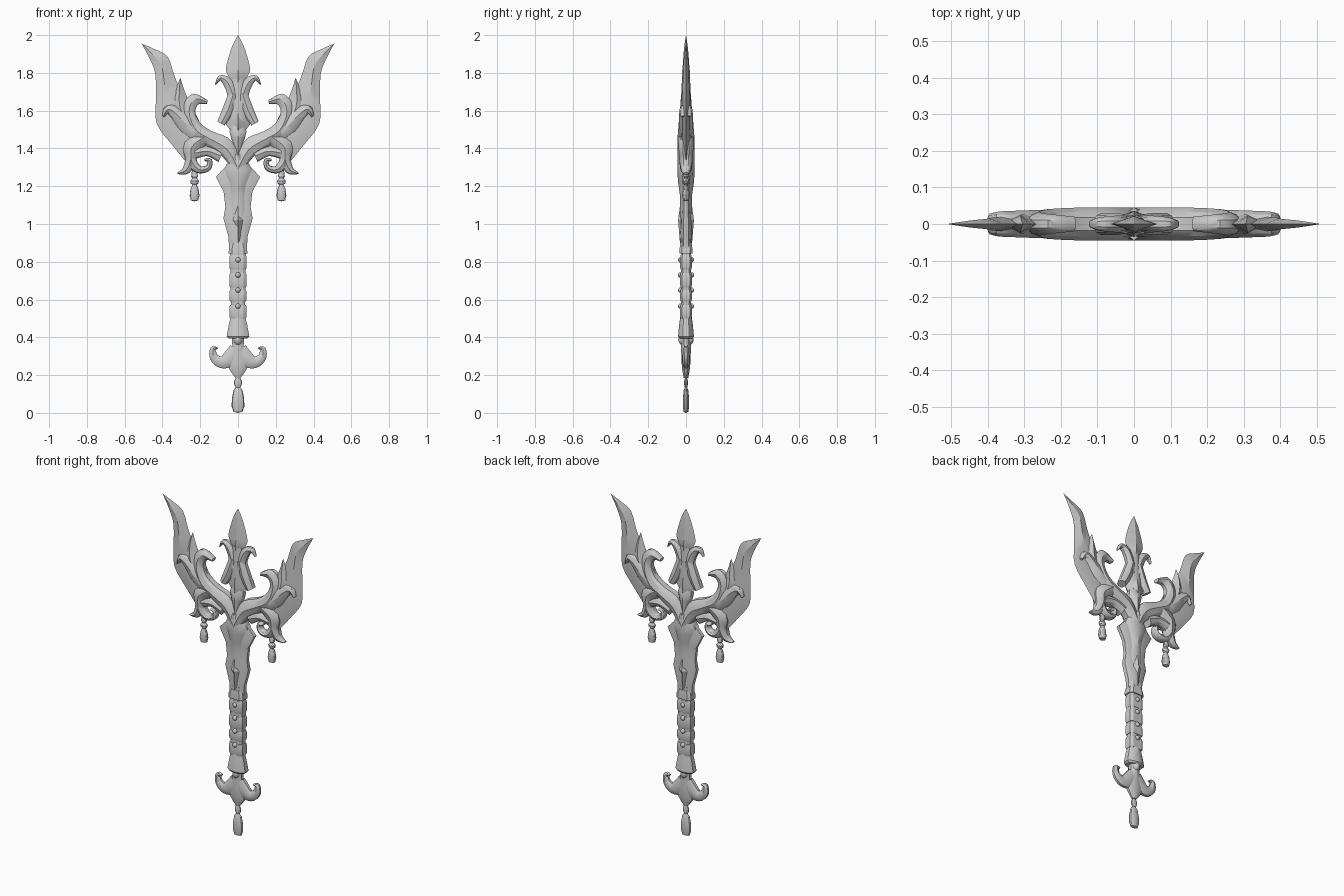
import bpy, bmesh, math
from mathutils import Vector

# Cross-sections as (across, depth) factors
LENS = [(-1, 0), (0, 1), (1, 0), (0, -1)]
RIDGE = [(-1, -.4), (-1, .4), (-.7, .75), (0, 1), (.7, .75), (1, .4),
         (1, -.4), (.7, -.75), (0, -1), (-.7, -.75)]
BLOCK = [(-1, -.65), (-1, .65), (-.65, 1), (.65, 1), (1, .65), (1, -.65), (.65, -1), (-.65, -1)]


def spline(stations, n):
    """Catmull-Rom interpolation of tuples of any length."""
    p = [Vector(s) for s in stations]
    out = []
    for i in range(len(p) - 1):
        a, b, c, d = p[max(i - 1, 0)], p[i], p[i + 1], p[min(i + 2, len(p) - 1)]
        for k in range(n):
            t = k / n
            out.append(b + .5 * t * ((c - a) + t * ((2*a - 5*b + 4*c - d) + t * (3*b - a - 3*c + d))))
    return out + [p[-1]]


def finish(name, bm, mirror=False, angle=30):
    bmesh.ops.remove_doubles(bm, verts=bm.verts, dist=1e-5)
    bmesh.ops.recalc_face_normals(bm, faces=bm.faces)
    me = bpy.data.meshes.new(name)
    bm.to_mesh(me)
    bm.free()
    ob = bpy.data.objects.new(name, me)
    bpy.context.collection.objects.link(ob)
    bpy.ops.object.select_all(action='DESELECT')
    ob.select_set(True)
    bpy.context.view_layer.objects.active = ob
    bpy.ops.object.shade_smooth_by_angle(angle=math.radians(angle))
    if mirror:
        ob.modifiers.new("Mirror", 'MIRROR').use_mirror_merge = False
    return ob


def skin(name, rings, mirror=False):
    bm = bmesh.new()
    vs = [[bm.verts.new(c) for c in r] for r in rings]
    m = len(vs[0])
    for a, b in zip(vs, vs[1:]):
        for i in range(m):
            bm.faces.new((a[i], a[(i + 1) % m], b[(i + 1) % m], b[i]))
    bm.faces.new(vs[0])
    bm.faces.new(vs[-1])
    return finish(name, bm, mirror)


def loft(name, pairs, sec=RIDGE, n=3, mirror=True):
    """Stations: edge A x,z, edge B x,z, half depth."""
    rings = []
    for xa, za, xb, zb, d in spline(pairs, n):
        rings.append([((xa + xb)/2 + u*(xa - xb)/2, v*d, (za + zb)/2 + u*(za - zb)/2) for u, v in sec])
    return skin(name, rings, mirror)


def sweep(name, path, sec=RIDGE, n=4):
    """Stations: centre x,z, half width, half depth."""
    p = spline(path, n)
    pairs = []
    for i, (x, z, w, d) in enumerate(p):
        t = p[min(i + 1, len(p) - 1)] - p[max(i - 1, 0)]
        t = Vector((t[0], t[1])).normalized() * w
        pairs.append((x - t.y, z + t.x, x + t.y, z - t.x, d))
    return loft(name, pairs, sec, 1)


def column(name, stations, sec=RIDGE, n=1):
    """Symmetric upright plate: z, half width, half depth."""
    return loft(name, [(w, z, -w, z, d) for z, w, d in stations], sec, n, False)


def lathe(name, profile, x=0, ys=.6, mirror=False, segs=12):
    rings = [[(x + r*math.cos(a), ys*r*math.sin(a), z)
              for a in [2*math.pi*k/segs for k in range(segs)]] for r, z in profile]
    return skin(name, rings, mirror)


# Outer wing blades and the thicker inner leaf on each
loft("wing_blade", [(.51, 1.955, .51, 1.955, 0), (.465, 1.87, .44, 1.925, .009),
     (.437, 1.79, .372, 1.885, .014), (.435, 1.65, .335, 1.78, .018), (.43, 1.53, .28, 1.66, .02),
     (.35, 1.42, .21, 1.55, .022), (.26, 1.31, .19, 1.45, .02)], LENS)
loft("wing_leaf", [(.305, 1.775, .305, 1.775, 0), (.335, 1.70, .285, 1.71, .02),
     (.36, 1.60, .255, 1.64, .026), (.33, 1.49, .2, 1.53, .028), (.27, 1.41, .2, 1.45, .026)], LENS)

# Y-shaped arms with inward horn, outer hook, lower spike and swirl
loft("arm", [(0, 1.20, 0, 1.385, .045), (.06, 1.33, .05, 1.455, .045), (.14, 1.40, .14, 1.492, .045),
     (.235, 1.45, .20, 1.535, .042), (.285, 1.55, .225, 1.585, .036), (.285, 1.64, .222, 1.615, .03),
     (.235, 1.69, .205, 1.635, .026), (.16, 1.655, .165, 1.635, .02)])
sweep("outer_hook", [(.2, 1.47, .05, .038), (.27, 1.525, .05, .038), (.33, 1.585, .035, .036),
      (.37, 1.607, .024, .034), (.395, 1.57, .007, .028)])
sweep("lower_spike", [(.18, 1.46, .04, .042), (.243, 1.41, .045, .04), (.25, 1.34, .03, .034),
      (.275, 1.285, .022, .026), (.32, 1.268, .004, .012)])
sweep("lower_swirl", [(.25, 1.40, .025, .036), (.245, 1.33, .028, .034), (.205, 1.288, .02, .03),
      (.158, 1.298, .016, .027), (.15, 1.335, .013, .024), (.178, 1.34, .006, .02)])
sweep("arm_brace", [(.09, 1.36, .035, .036), (.16, 1.385, .026, .036), (.23, 1.375, .03, .036)])

# Hanging tassel beads
lathe("tassel", [(0, 1.12), (.02, 1.125), (.026, 1.15), (.021, 1.185), (.012, 1.208), (.02, 1.215),
      (.023, 1.228), (.012, 1.243), (.018, 1.252), (.016, 1.268), (.01, 1.30)], .23, .75, True)

# Central spearhead, its hooks, legs, diamond and chevron
column("spearhead", [(2.0, 0, 0), (1.95, .027, .008), (1.89, .048, .014), (1.83, .063, .018),
       (1.795, .058, .022), (1.75, .03, .022)], LENS, 3)
sweep("spear_hook", [(.02, 1.62, .03, .024), (.033, 1.70, .027, .024), (.06, 1.755, .024, .022),
      (.095, 1.772, .014, .018), (.12, 1.738, .003, .01)])
sweep("spear_leg", [(.025, 1.69, .025, .026), (.05, 1.61, .03, .03), (.09, 1.532, .022, .03)], RIDGE, 2)
column("spear_core", [(1.77, .03, .02), (1.68, .035, .024), (1.60, .045, .026), (1.52, .04, .026)])
column("spear_diamond", [(1.66, 0, .012), (1.535, .07, .036), (1.47, .02, .03)], LENS)
column("spear_chevron", [(1.535, .03, .02), (1.49, .045, .034), (1.45, .035, .036), (1.36, 0, .036)])

# Stem: ridged front column over a flared back plate, diamond at its foot
column("stem", [(1.37, .02, .045), (1.29, .075, .045), (1.22, .05, .042), (1.15, .042, .032),
       (1.05, .045, .032), (.98, .04, .03)], RIDGE, 2)
column("stem_plate", [(1.32, .05, .03), (1.25, .117, .028), (1.17, .076, .025), (1.09, .067, .025),
       (1.03, .077, .03), (.93, .05, .03), (.85, .047, .03)])
column("stem_diamond", [(1.11, 0, .03), (1.02, .07, .042), (.90, .003, .032)], LENS)

# Grip: core, wrapped blocks, rivets
column("grip_core", [(.92, .043, .027), (.42, .036, .025)], BLOCK)
column("grip_collar", [(.90, .038, .03), (.87, .048, .034), (.845, .05, .034)], BLOCK)
for top, low in ((.835, .76), (.74, .665), (.65, .59), (.572, .5)):
    column("grip_block", [(top, .042, .028), (top - .012, .046, .031),
           (low + .012, .046, .031), (low, .042, .028)], BLOCK)
for z in (.81, .73, .65, .565):
    for s in (-1, 1):
        bm = bmesh.new()
        bmesh.ops.create_uvsphere(bm, u_segments=10, v_segments=6, radius=.014)
        bmesh.ops.translate(bm, verts=bm.verts, vec=(0, s*.029, z))
        finish("grip_rivet", bm, angle=60)

# Pommel: skirt, boss, body, crescent hooks and drop
column("pommel_skirt", [(.51, .038, .03), (.47, .048, .036), (.405, .06, .042), (.395, .05, .036)])
bm = bmesh.new()
bmesh.ops.create_uvsphere(bm, u_segments=12, v_segments=8, radius=.03)
bmesh.ops.scale(bm, verts=bm.verts, vec=(.9, 1.35, 1.2))
bmesh.ops.translate(bm, verts=bm.verts, vec=(0, 0, .388))
finish("pommel_boss", bm, angle=60)
column("pommel_body", [(.42, .035, .028), (.35, .03, .026), (.28, .05, .024), (.23, .045, .02),
       (.185, .012, .012)], RIDGE, 2)
sweep("pommel_hook", [(.005, .33, .045, .022), (.045, .285, .043, .022), (.09, .268, .031, .02),
      (.127, .295, .023, .018), (.132, .338, .015, .015), (.107, .342, .004, .01)])
lathe("pommel_drop", [(0, 0), (.024, .006), (.034, .035), (.032, .08), (.024, .12), (.012, .135),
      (.02, .15), (.02, .17), (.011, .185), (.011, .2)], 0, .5)
